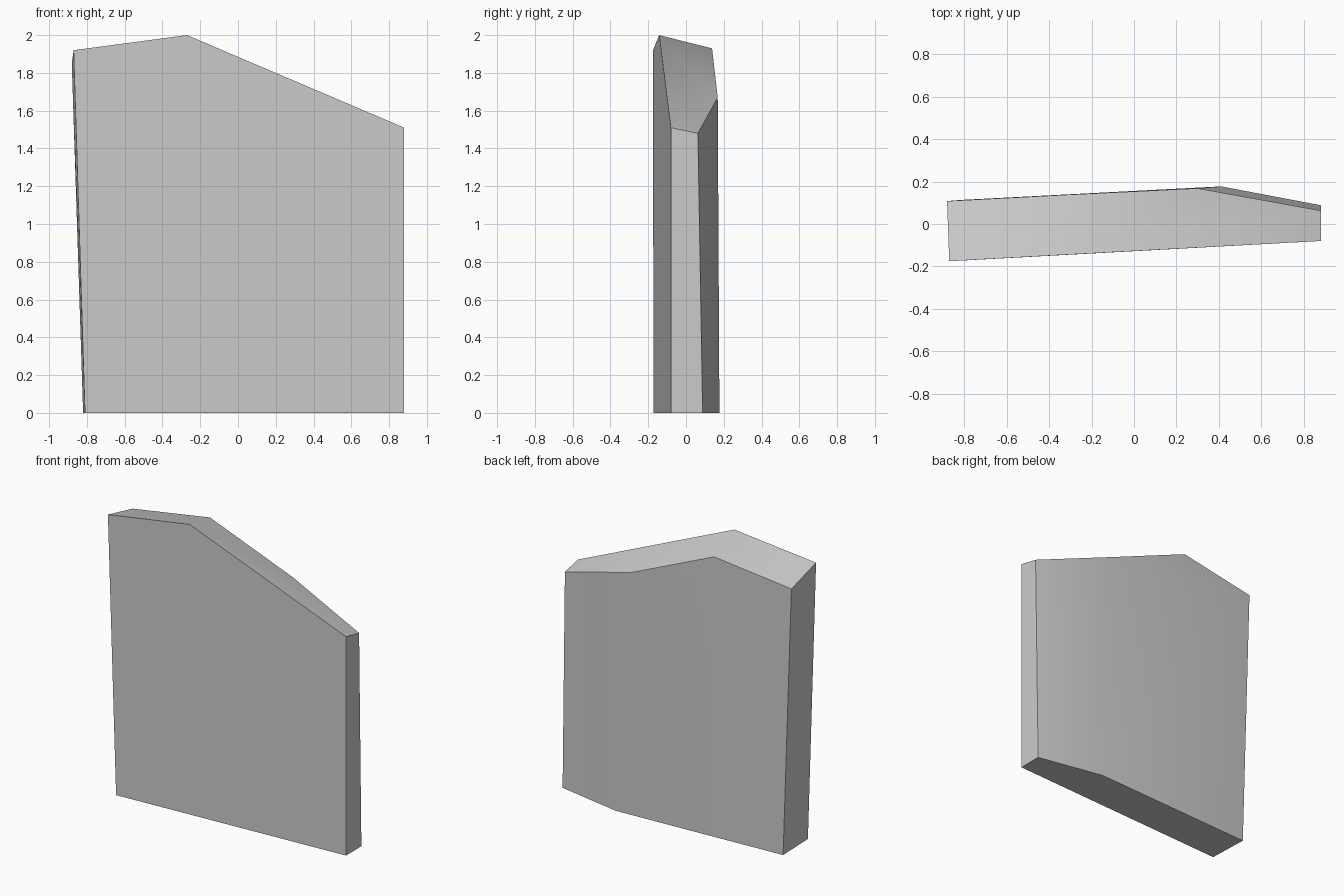
import bpy
import bmesh

cube = bpy.data.objects.get("Cube")
if cube:
    bpy.data.objects.remove(cube, do_unlink=True)

# Plain stone grey
grey = bpy.data.materials.new("stone grey")
grey.use_nodes = True
colour = (0.6, 0.6, 0.6, 1)
grey.diffuse_color = colour
grey.node_tree.nodes["Principled BSDF"].inputs["Base Color"].default_value = colour

# Front outline: foot, shoulder, peak, low corner, foot
front = [(-0.81, -0.172, 0), (-0.87, -0.175, 1.92), (-0.27, -0.142, 2.0),
         (0.88, -0.08, 1.51), (0.88, -0.08, 0)]
# Back outline, with a bend where the slab thins towards its low end
back = [(-0.82, 0.113, 0), (-0.88, 0.108, 1.85), (-0.31, 0.138, 1.93),
        (0.3, 0.168, 1.67), (0.88, 0.063, 1.48), (0.88, 0.088, 0), (0.41, 0.177, 0)]

bm = bmesh.new()
f = [bm.verts.new(p) for p in front]
b = [bm.verts.new(p) for p in back]

faces = [
    f,                                  # front
    [b[0], b[1], b[2], b[3], b[6]],     # main back
    [b[6], b[3], b[4], b[5]],           # thinning back
    [f[0], f[1], b[1], b[0]],           # tall side
    [f[1], f[2], b[2], b[1]],           # short top slope
    [f[2], b[4], b[3], b[2]],           # long top slope, rear
    [f[2], f[3], b[4]],                 # long top slope, front
    [f[3], f[4], b[5], b[4]],           # low side
    [f[0], b[0], b[6], b[5], f[4]],     # underside
]
for loop in faces:
    bm.faces.new(loop)
bmesh.ops.recalc_face_normals(bm, faces=bm.faces)

mesh = bpy.data.meshes.new("stone_slab")
bm.to_mesh(mesh)
bm.free()
mesh.materials.append(grey)
slab = bpy.data.objects.new("stone_slab", mesh)
bpy.context.collection.objects.link(slab)

# Soft bends, crisp outer edges
bpy.context.view_layer.objects.active = slab
slab.select_set(True)
bpy.ops.object.shade_smooth_by_angle(angle=0.52)
